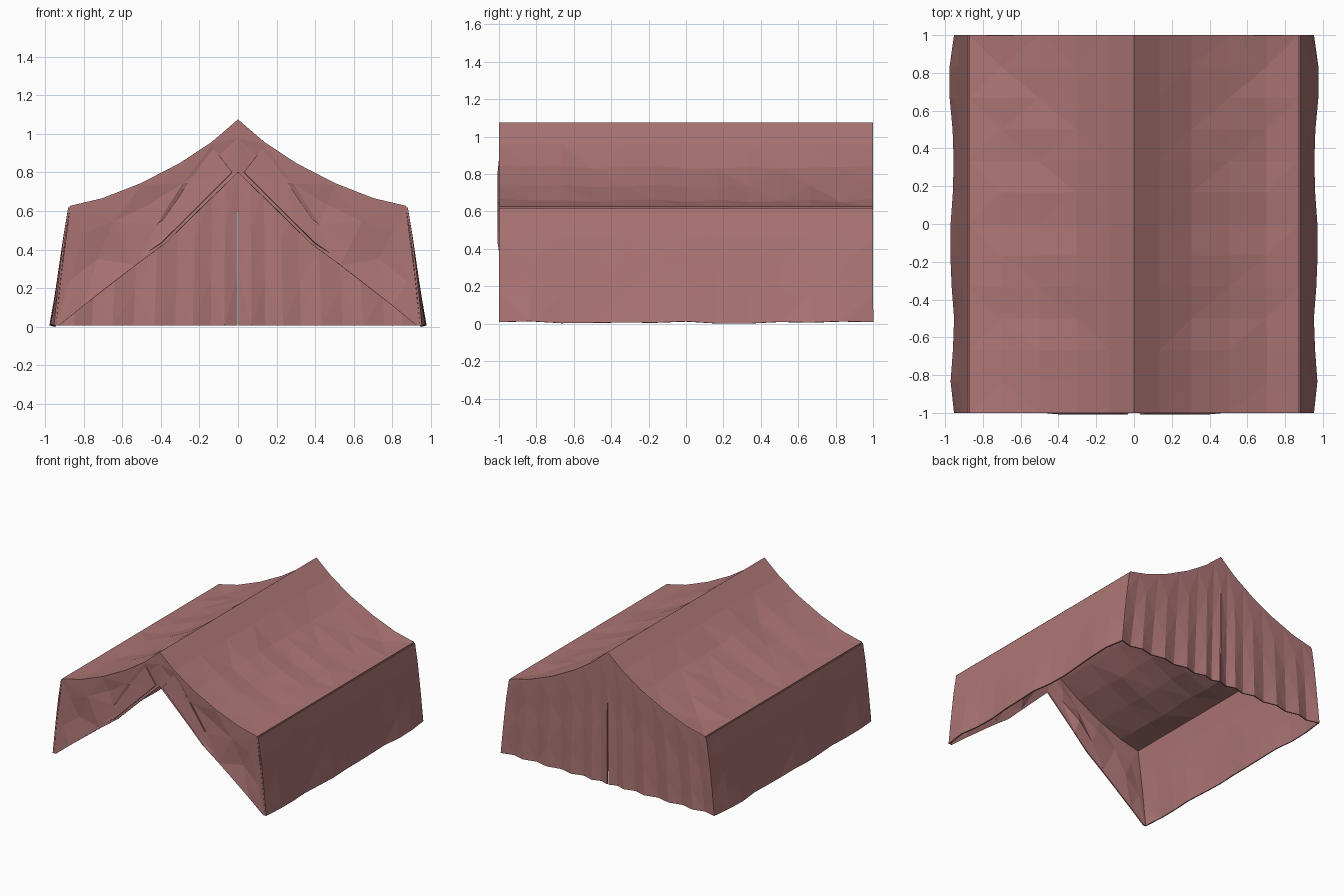
import bpy, random
from math import sin, pi

if "Cube" in bpy.data.objects:
    bpy.data.objects.remove(bpy.data.objects["Cube"])

random.seed(4)
canvas = bpy.data.materials.new("canvas")
canvas.diffuse_color = (0.42, 0.18, 0.18, 1)
canvas.use_nodes = True
canvas.node_tree.nodes["Principled BSDF"].inputs["Base Color"].default_value = canvas.diffuse_color

# Half roof section (x, z) from ridge to eave
ROOF = [(0, 1.065), (0.13, 0.95), (0.3, 0.838), (0.5, 0.735), (0.7, 0.657), (0.87, 0.617)]


def cloth(name, rows, flip=False):
    """Thin cloth sheet from rows of points, mirrored across x."""
    n = len(rows[0])
    verts = [p for row in rows for p in row]
    faces = []
    for i in range(len(rows) - 1):
        for j in range(n - 1):
            a, b, c, d = i*n + j, i*n + j + 1, (i+1)*n + j + 1, (i+1)*n + j
            tris = [(a, b, c), (a, c, d)] if (i + j) % 2 else [(a, b, d), (b, c, d)]
            faces += [t[::-1] if flip else t for t in tris]
    me = bpy.data.meshes.new(name)
    me.from_pydata(verts, [], faces)
    me.materials.append(canvas)
    ob = bpy.data.objects.new(name, me)
    bpy.context.collection.objects.link(ob)
    mirror = ob.modifiers.new("mirror", 'MIRROR')
    mirror.merge_threshold = 0.001
    solid = ob.modifiers.new("thickness", 'SOLIDIFY')
    solid.thickness = 0.01
    solid.offset = -1
    return ob


def lerp(a, b, t):
    return a + (b - a) * t


NY = 12
ys = [-1 + 2 * i / NY for i in range(NY + 1)]

# Sagging roof, ridge and eaves straight
rows = []
for i, y in enumerate(ys):
    row = []
    for j, (x, z) in enumerate(ROOF):
        inner = 0 < i < NY and 1 < j < len(ROOF) - 1
        row.append((x, y, z - (random.uniform(0, 0.018) if inner else 0)))
    rows.append(row)
cloth("roof", rows, flip=True)

# Side walls with a wavy, billowing hem
rows = []
for i, y in enumerate(ys):
    end = i in (0, NY)
    wave = 0 if end else 0.011 + 0.011 * sin(y * 4.6 * pi / 2 + 2.5) + random.uniform(-0.004, 0.004)
    row = []
    for k in range(5):
        t = k / 4
        x = lerp(0.87, 0.943, t ** 0.8) + wave * t ** 2
        z = lerp(0.617, 0.008 if end else random.uniform(0, 0.014), t)
        row.append((x, y, z))
    rows.append(row)
cloth("side_walls", rows, flip=True)

# Back panels with soft pleats and a closing slit
rows = []
SLIT_TOP = 0.8
cols = [ROOF[0]]
for a, b in zip(ROOF, ROOF[1:]):
    cols += [(lerp(a[0], b[0], 0.5), lerp(a[1], b[1], 0.5)), b]
for j, (x, z) in enumerate(cols):
    row = []
    for t in (0, 0.25, 0.5, 0.75, 1):
        zz = lerp(z, 0.008, t)
        xx = x * lerp(1, 0.943 / 0.87, t ** 0.8)
        if j == 0:
            xx = 0.007 * max(0, (SLIT_TOP - zz) / SLIT_TOP) ** 0.6
        pleat = 0.025 * t * (j % 2) if 0 < j < len(cols) - 1 else 0
        row.append((xx, 1 - pleat, zz))
    rows.append(row)
cloth("back_panels", rows, flip=True)

# Front flaps drawn aside: outer outline joined to the opening edge
outer = ROOF + [(0.912, 0.3), (0.943, 0.008)]
opening = [(0, 0.8), (0.13, 0.675), (0.26, 0.55), (0.38, 0.43),
           (0.53, 0.32), (0.66, 0.22), (0.8, 0.11), (0.925, 0.008)]
rows = []
for j, (o, p) in enumerate(zip(outer, opening)):
    row = []
    for t in (0, 0.33, 0.67, 1):
        mid = 0 < t < 1 and 0 < j < len(outer) - 1
        fold = random.uniform(0, 0.035) if mid else 0
        row.append((lerp(o[0], p[0], t), -1 + fold, lerp(o[1], p[1], t)))
    rows.append(row)
cloth("front_flaps", rows)

# Folded-back strips lying along the opening
fold_rows = []
for t in (0, 0.33, 0.67, 1):
    a = (lerp(0.13, 0.53, t), lerp(0.93, 0.345, t))
    b = (lerp(0.03, 0.4, t), lerp(0.8, 0.43, t))
    fold_rows.append([(a[0], -0.985, a[1]), (b[0], -0.998, b[1])])
cloth("flap_folds", fold_rows, flip=True)
